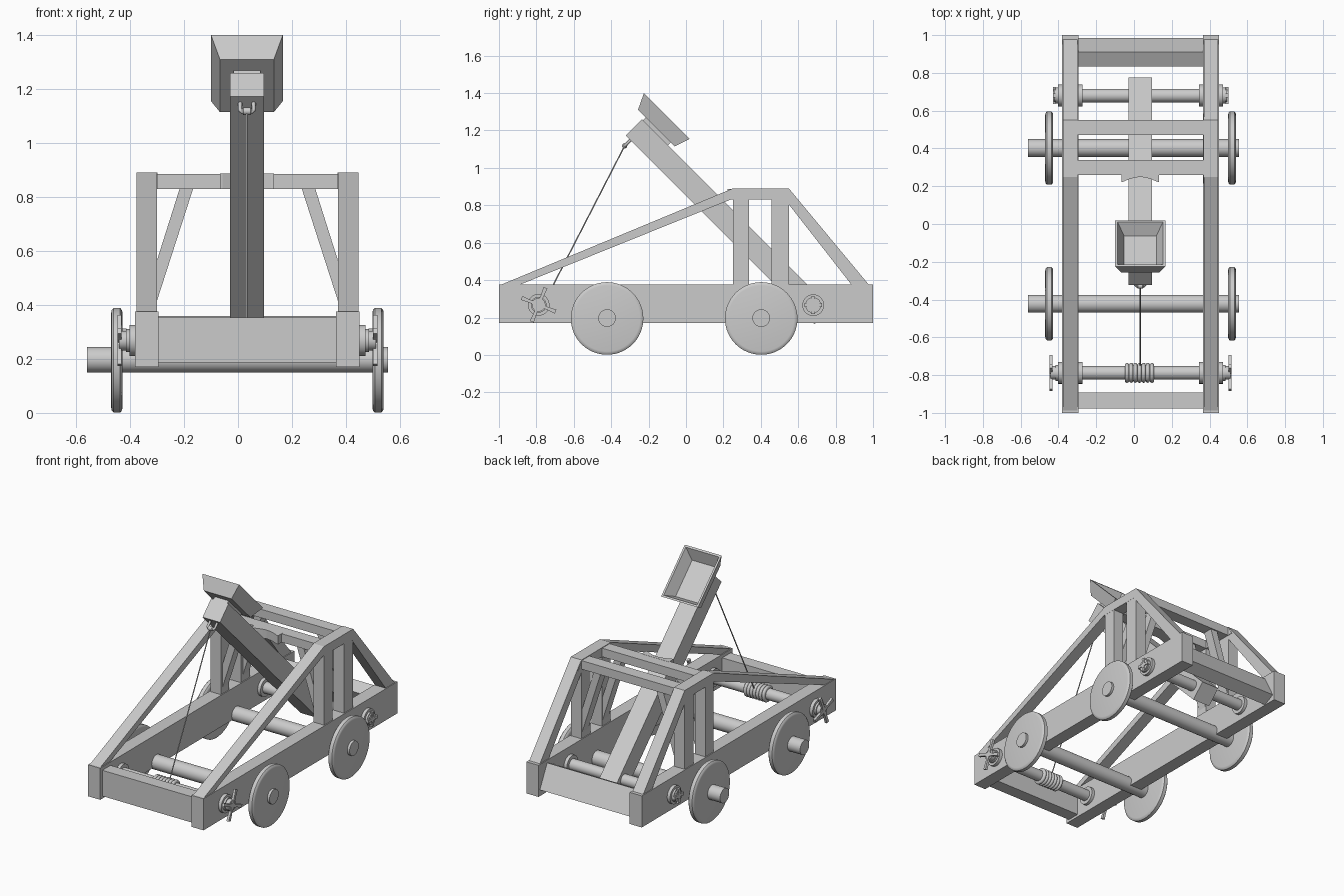
import bpy, bmesh
from math import sin, cos, pi, sqrt, radians

if "Cube" in bpy.data.objects:
    bpy.data.objects.remove(bpy.data.objects["Cube"])

CX = 0.035          # symmetry plane of the frame
SIDES = (("left", -1), ("right", 1))


def finish(name, bm, smooth=False):
    bmesh.ops.recalc_face_normals(bm, faces=bm.faces[:])
    me = bpy.data.meshes.new(name)
    bm.to_mesh(me)
    bm.free()
    ob = bpy.data.objects.new(name, me)
    bpy.context.collection.objects.link(ob)
    if smooth:
        bpy.ops.object.select_all(action='DESELECT')
        ob.select_set(True)
        bpy.context.view_layer.objects.active = ob
        bpy.ops.object.shade_smooth_by_angle(angle=radians(35))
    return ob


def skin(name, loops, smooth=False):
    """Bridge equal-sized point loops and cap both ends."""
    bm = bmesh.new()
    rings = [[bm.verts.new(p) for p in lp] for lp in loops]
    n = len(rings[0])
    for a, b in zip(rings, rings[1:]):
        for i in range(n):
            j = (i + 1) % n
            bm.faces.new((a[i], a[j], b[j], b[i]))
    bm.faces.new(rings[0])
    bm.faces.new(rings[-1])
    return finish(name, bm, smooth)


def prism(name, yz, x0, x1):
    return skin(name, [[(x, y, z) for y, z in yz] for x in (x0, x1)])


def rect(y0, y1, z0, z1):
    return [(y0, z0), (y1, z0), (y1, z1), (y0, z1)]


def sided(name, yz, d0, d1):
    """Extruded profile on both sides, d = distance from symmetry plane."""
    for tag, s in SIDES:
        prism(f"{tag}_{name}", yz, CX + s * d0, CX + s * d1)


def lathe(name, prof, y, z, n=40):
    """Turned part about the x direction, prof = (x, radius)."""
    ang = [2 * pi * i / n for i in range(n)]
    return skin(name, [[(x, y + r * cos(a), z + r * sin(a)) for a in ang]
                       for x, r in prof], True)


def along(x, u, v):
    """Arm space: u up along the arm, v out of its upper face."""
    return (x, (v - u) / sqrt(2), (v + u) / sqrt(2))


def arm_rect(hx, u0, u1, v, cx=0.033):
    return [along(cx + x, u, v) for x, u in
            ((-hx, u0), (hx, u0), (hx, u1), (-hx, u1))]


# base frame
sided("rail", rect(-1, 1, 0.17, 0.376), 0.329, 0.416)
prism("front_crossbar", rect(-0.978, -0.893, 0.186, 0.354), CX - 0.33, CX + 0.33)
t = radians(27)     # rear board leans forward
prism("rear_crossbar", [(0.91 + a * cos(t) - b * sin(t), 0.265 + a * sin(t) + b * cos(t))
      for a, b in rect(-0.0425, 0.0425, -0.083, 0.083)], CX - 0.33, CX + 0.33)

# upper frame
sided("front_post", rect(0.252, 0.337, 0.37, 0.84), 0.335, 0.41)
sided("rear_post", rect(0.457, 0.55, 0.37, 0.84), 0.335, 0.41)
sided("top_beam", [(0.215, 0.83), (0.585, 0.83), (0.55, 0.89), (0.25, 0.89)], 0.333, 0.411)
sided("long_brace", [(-0.99, 0.375), (-0.89, 0.375), (0.25, 0.835), (0.25, 0.89)], 0.335, 0.411)
sided("short_brace", [(0.55, 0.89), (0.53, 0.83), (0.885, 0.375), (0.978, 0.375)], 0.335, 0.411)
for tag, y0, y1 in (("front", 0.26, 0.338), ("rear", 0.47, 0.55)):
    prism(f"{tag}_top_crossbar", rect(y0, y1, 0.83, 0.886), CX - 0.34, CX + 0.34)
    for side, s in SIDES:
        pts = [(0.25, 0.835), (0.2, 0.835), (0.337, 0.41), (0.337, 0.56)]
        skin(f"{side}_{tag}_knee_brace", [[(CX + s * d, y, z) for d, z in pts]
                                          for y in (y0 + 0.008, y1 - 0.008)])

# arm stop pad with hollowed face
pad = [(-0.1, 0.27), (-0.1, 0.222)]
pad += [(-0.09 + 0.03 * i, 0.222 + 0.027 * sin(pi * (0.02 + 0.96 * i / 6))) for i in range(7)]
pad += [(0.1, 0.222), (0.1, 0.27)]
skin("arm_stop_pad", [[(0.033 + x, y, z) for x, y in pad] for z in (0.83, 0.887)])

# throwing arm and bucket
skin("throwing_arm", [arm_rect(0.063, -0.37, 1.057, v) for v in (0.601, 0.7255)])
skin("bucket_mount", [arm_rect(0.05, 0.86, 1.05, v) for v in (0.72, 0.75)])
skin("bucket", [arm_rect(0.1, 0.831, 1.108, 0.745), arm_rect(0.133, 0.803, 1.149, 0.831),
                arm_rect(0.12, 0.815, 1.136, 0.831), arm_rect(0.086, 0.848, 1.09, 0.76)])

# wheels and axles
for tag, y in (("front", -0.422), ("rear", 0.402)):
    lathe(f"{tag}_axle", [(-0.56, 0.047), (0.556, 0.047)], y, 0.197)
    for side, s in SIDES:
        c = CX + s * 0.484
        prof = [(-0.021, 0.176), (-0.019, 0.186), (-0.012, 0.194),
                (0.012, 0.194), (0.019, 0.186), (0.021, 0.176)]
        lathe(f"{side}_{tag}_wheel", [(c + x, r) for x, r in prof], y, 0.195, 64)

# winch and torsion shafts with their bearings, and cross handles
for tag, y, z, reach, end, turn in (("winch", -0.788, 0.268, 0.098, 0.482, -22),
                                    ("torsion", 0.68, 0.266, 0.046, 0.464, 0)):
    lathe(f"{tag}_shaft", [(CX - end + 0.006, 0.036), (CX + end - 0.006, 0.036)], y, z)
    for side, s in SIDES:
        lathe(f"{side}_{tag}_inner_bearing", [(CX + s * d, 0.058) for d in (0.308, 0.335)], y, z)
        lathe(f"{side}_{tag}_outer_bearing", [(CX + s * d, r) for d, r in
              ((0.41, 0.058), (0.437, 0.058), (0.437, 0.042), (0.45, 0.042))], y, z)
        for k in range(4):
            a = radians(turn + 90 * k)
            pts = [(0, -0.014), (reach * 0.45, -0.008), (reach, -0.011),
                   (reach, 0.011), (reach * 0.45, 0.008), (0, 0.014)]
            prism(f"{side}_{tag}_spoke_{k + 1}",
                  [(y + p * cos(a) - q * sin(a), z + p * sin(a) + q * cos(a)) for p, q in pts],
                  CX + s * (end - 0.016), CX + s * end)

# rope coil on the winch
coil = []
for i in range(7):
    for k in range(7):
        coil.append((-0.048 + 0.022 * (i + (1 - cos(pi * k / 6)) / 2),
                     0.042 + 0.011 * sin(pi * k / 6)))
coil = [p for i, p in enumerate(coil) if i == 0 or i % 7]
lathe("rope_coil", coil, -0.788, 0.268)


def tube(name, pts, r):
    cu = bpy.data.curves.new(name, 'CURVE')
    cu.dimensions = '3D'
    cu.bevel_depth = r
    cu.bevel_resolution = 2
    cu.use_fill_caps = True
    sp = cu.splines.new('POLY')
    sp.points.add(len(pts) - 1)
    for p, co in zip(sp.points, pts):
        p.co = (*co, 1)
    ob = bpy.data.objects.new(name, cu)
    bpy.context.collection.objects.link(ob)


# staple on the arm and pull rope
tube("rope_staple", [along(0.033 + x, 1.022, v) for x, v in
     ((-0.025, 0.61), (-0.025, 0.565), (-0.018, 0.557), (0.018, 0.557), (0.025, 0.565), (0.025, 0.61))], 0.008)
lathe("rope_knot", [(0.015, 0.008), (0.02, 0.014), (0.046, 0.014), (0.051, 0.008)], -0.328, 1.118, 16)
tube("pull_rope", [(0.033, -0.328, 1.118), (0.033, -0.75, 0.296)], 0.0035)
